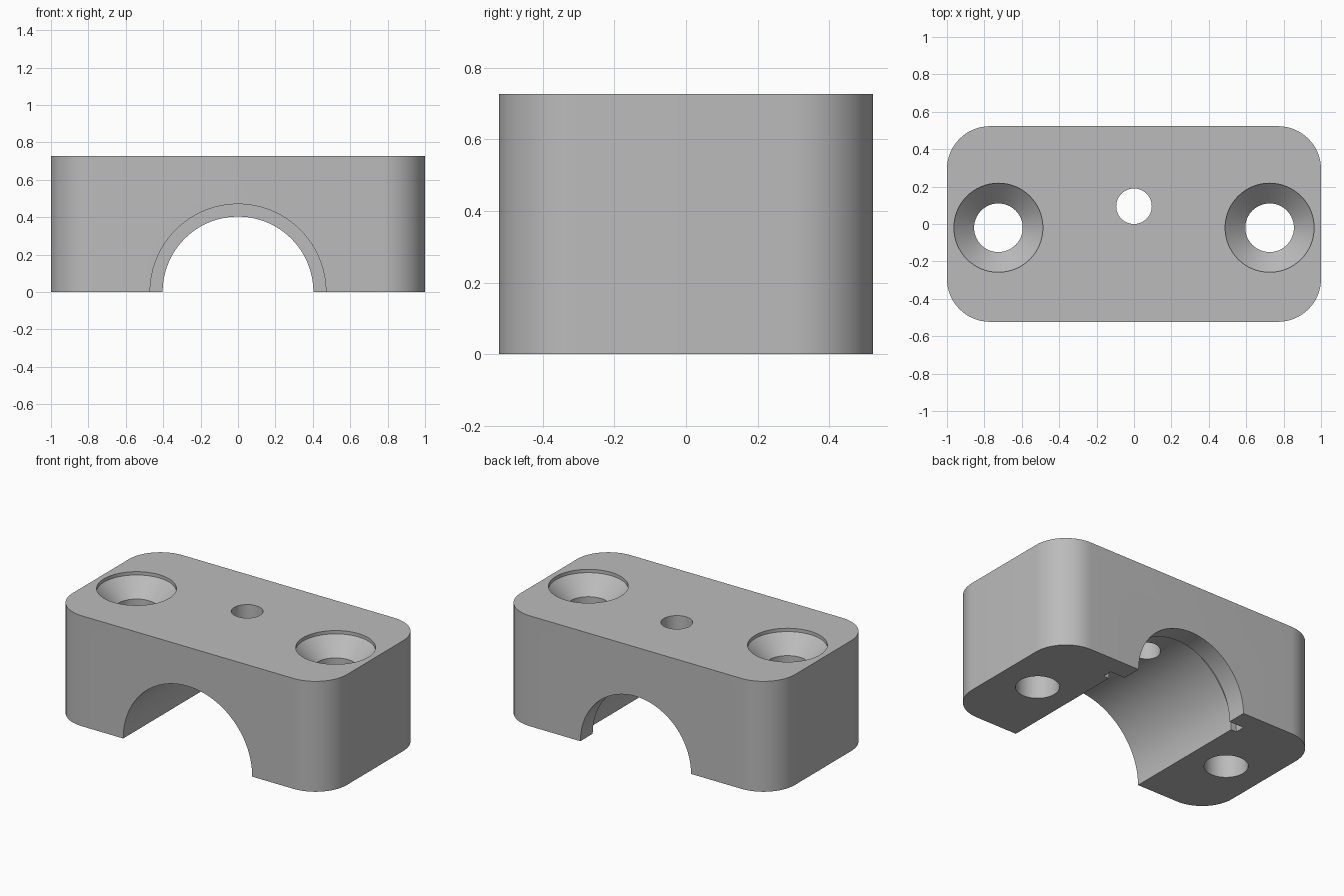
import bpy, bmesh, math
from mathutils import Matrix

default = bpy.data.objects.get("Cube")
if default:
    bpy.data.objects.remove(default, do_unlink=True)

HALF_X, HALF_Y, HEIGHT, CORNER = 1.0, 0.523, 0.727, 0.23

grey = bpy.data.materials.new("plain grey")
grey.use_nodes = True
grey.diffuse_color = (0.5, 0.5, 0.5, 1)
grey.node_tree.nodes["Principled BSDF"].inputs["Base Color"].default_value = (0.5, 0.5, 0.5, 1)


def make_object(name, bm):
    bmesh.ops.recalc_face_normals(bm, faces=bm.faces)
    mesh = bpy.data.meshes.new(name)
    bm.to_mesh(mesh)
    bm.free()
    mesh.materials.append(grey)
    obj = bpy.data.objects.new(name, mesh)
    bpy.context.collection.objects.link(obj)
    return obj


def lathe(name, profile, matrix, sides):
    """Solid of revolution about local z from (radius, z) pairs, with capped ends."""
    bm = bmesh.new()
    rings = [[bm.verts.new((r * math.cos(math.tau * i / sides),
                            r * math.sin(math.tau * i / sides), z))
              for i in range(sides)] for r, z in profile]
    for low, high in zip(rings, rings[1:]):
        for i in range(sides):
            j = (i + 1) % sides
            bm.faces.new((low[i], low[j], high[j], high[i]))
    bm.faces.new(rings[0])
    bm.faces.new(rings[-1])
    bmesh.ops.transform(bm, matrix=matrix, verts=bm.verts)
    return make_object(name, bm)


# Block with rounded vertical corners
bm = bmesh.new()
steps = 16
outline = []
for k, (sx, sy) in enumerate(((1, 1), (-1, 1), (-1, -1), (1, -1))):
    for i in range(steps + 1):
        a = math.pi / 2 * (k + i / steps)
        outline.append(bm.verts.new((sx * (HALF_X - CORNER) + CORNER * math.cos(a),
                                     sy * (HALF_Y - CORNER) + CORNER * math.sin(a), 0)))
base = bm.faces.new(outline)
top = bmesh.ops.extrude_face_region(bm, geom=[base])
bmesh.ops.translate(bm, vec=(0, 0, HEIGHT),
                    verts=[v for v in top["geom"] if isinstance(v, bmesh.types.BMVert)])
block = make_object("bearing_cap", bm)

# Bore along y: main seat, retaining groove, narrower rear lip
bore_profile = [(0.47, -0.7), (0.47, 0.33), (0.51, 0.33), (0.51, 0.395),
                (0.403, 0.395), (0.403, 0.7)]
cutters = [lathe("bore_cutter", bore_profile, Matrix.Rotation(-math.pi / 2, 4, 'X'), 96)]

# Countersunk bolt holes on both sides
bolt_profile = [(0.13, -0.1), (0.13, HEIGHT - 0.13), (0.238, HEIGHT - 0.022),
                (0.238, HEIGHT + 0.1)]
for side in (-1, 1):
    cutters.append(lathe("bolt_hole_cutter", bolt_profile,
                         Matrix.Translation((side * 0.725, -0.02, 0)), 64))

# Oil hole from the top into the bore
cutters.append(lathe("oil_hole_cutter", [(0.095, 0.2), (0.095, HEIGHT + 0.1)],
                     Matrix.Translation((0, 0.095, 0)), 48))

# Cut everything, then discard the cutters
bpy.ops.object.select_all(action='DESELECT')
block.select_set(True)
bpy.context.view_layer.objects.active = block
for cutter in cutters:
    cutter.hide_render = True
    mod = block.modifiers.new("cut", 'BOOLEAN')
    mod.operation = 'DIFFERENCE'
    mod.solver = 'EXACT'
    mod.object = cutter
    bpy.ops.object.modifier_apply(modifier=mod.name)
    bpy.data.objects.remove(cutter, do_unlink=True)

bpy.ops.object.shade_smooth_by_angle(angle=math.radians(30))
